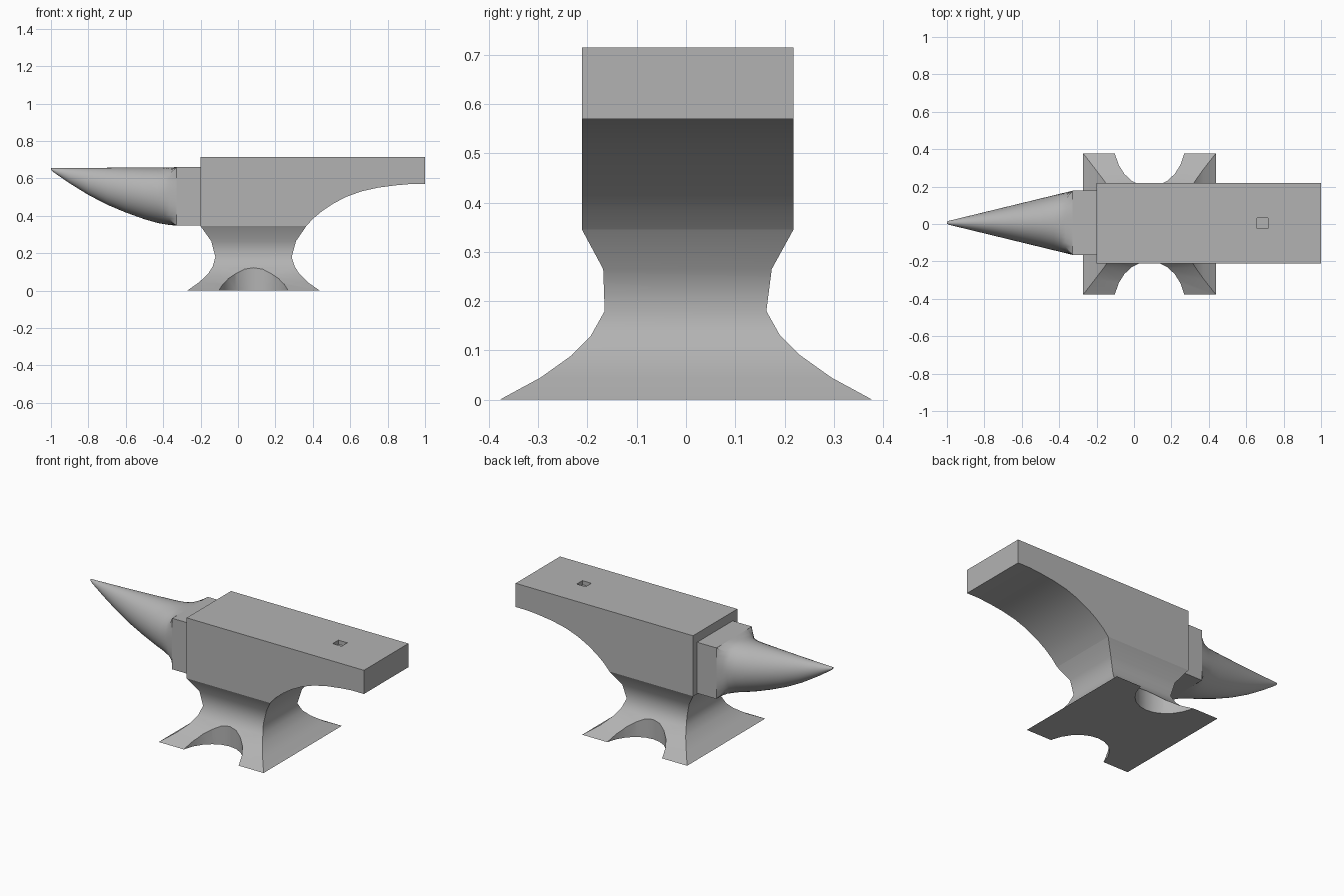
import bpy, bmesh
from math import cos, sin, tau

if "Cube" in bpy.data.objects:
    bpy.data.objects.remove(bpy.data.objects["Cube"])

iron = bpy.data.materials.new("iron")
iron.diffuse_color = (0.45, 0.45, 0.45, 1)
iron.use_nodes = True
iron.node_tree.nodes["Principled BSDF"].inputs["Base Color"].default_value = iron.diffuse_color


def make(name, bm, angle=0.7):
    bmesh.ops.recalc_face_normals(bm, faces=bm.faces)
    me = bpy.data.meshes.new(name)
    bm.to_mesh(me)
    bm.free()
    me.materials.append(iron)
    ob = bpy.data.objects.new(name, me)
    bpy.context.collection.objects.link(ob)
    smooth(ob, angle)
    return ob


def activate(ob):
    bpy.ops.object.select_all(action='DESELECT')
    ob.select_set(True)
    bpy.context.view_layer.objects.active = ob


def smooth(ob, angle=0.7):
    activate(ob)
    bpy.ops.object.shade_smooth_by_angle(angle=angle)


def loft(name, rings):
    """Skin a list of closed rings and cap both ends."""
    bm = bmesh.new()
    loops = [[bm.verts.new(p) for p in ring] for ring in rings]
    n = len(loops[0])
    for a, b in zip(loops, loops[1:]):
        for i in range(n):
            j = (i + 1) % n
            bm.faces.new((a[i], a[j], b[j], b[i]))
    bm.faces.new(loops[0])
    bm.faces.new(loops[-1])
    return make(name, bm)


def box(name, x0, x1, y0, y1, z0, z1):
    return loft(name, [[(x0, y0, z), (x1, y0, z), (x1, y1, z), (x0, y1, z)]
                       for z in (z0, z1)])


def cut(target, cutter):
    cutter.hide_render = True
    mod = target.modifiers.new("cut", 'BOOLEAN')
    mod.operation = 'DIFFERENCE'
    mod.solver = 'EXACT'
    mod.object = cutter
    activate(target)
    bpy.ops.object.modifier_apply(modifier=mod.name)
    bpy.data.objects.remove(cutter)
    smooth(target)


# Body with flat face and curved heel underside
profile = [(-0.2, 0.345), (0.365, 0.345), (0.40, 0.384), (0.45, 0.426), (0.51, 0.466),
           (0.58, 0.502), (0.66, 0.531), (0.75, 0.551), (0.84, 0.563), (0.92, 0.57),
           (1.0, 0.57), (1.0, 0.715), (-0.2, 0.715)]
body = loft("body", [[(x, y, z) for x, z in profile] for y in (-0.211, 0.218)])

# Shallow square tool hole in the face
cut(body, box("hole_cutter", 0.657, 0.717, -0.023, 0.032, 0.69, 0.8))

# Lower step between face and horn
box("step", -0.33, -0.19, -0.165, 0.178, 0.348, 0.66)

# Horn: square at the step, quickly rounding, tapering to a raised tip
# (x, bottom z, superellipse exponent)
stations = [(-0.33, 0.348, 60), (-0.365, 0.351, 3), (-0.39, 0.355, 2.4),
            (-0.43, 0.362, 2.05), (-0.5, 0.382, 2), (-0.6, 0.418, 2), (-0.7, 0.46, 2),
            (-0.8, 0.512, 2), (-0.9, 0.574, 2), (-0.97, 0.622, 2), (-0.993, 0.639, 2),
            (-1.0, 0.647, 2)]
rings = []
for x, low, n in stations:
    t = (x + 1) / 0.67
    hy = 0.008 + 0.163 * t if x > -1 else 0.005
    top = 0.655 + 0.005 * t
    hz, cz = (top - low) / 2, (top + low) / 2
    ring = []
    for i in range(40):
        c, s = cos(tau * i / 40), sin(tau * i / 40)
        r = (abs(c) ** n + abs(s) ** n) ** (-1 / n)
        ring.append((x, 0.0065 + hy * r * c, cz + hz * r * s))
    rings.append(ring)
loft("horn", rings)

# Waisted base: (z, x min, x max, y min, y max)
levels = [(0, -0.272, 0.438, -0.378, 0.378), (0.045, -0.208, 0.373, -0.295, 0.295),
          (0.09, -0.16, 0.328, -0.232, 0.232), (0.13, -0.135, 0.303, -0.193, 0.191),
          (0.18, -0.121, 0.287, -0.165, 0.163), (0.265, -0.143, 0.31, -0.168, 0.174),
          (0.345, -0.2, 0.365, -0.211, 0.218)]
base = loft("base", [[(a, c, z), (b, c, z), (b, d, z), (a, d, z)] for z, a, b, c, d in levels])

# Rounded notches between the feet, front and back
for side in (-1, 1):
    cut(base, loft("notch_cutter", [[(0.083 + 0.19 * cos(tau * i / 24),
                                      side * 0.43 + 0.23 * sin(tau * i / 24), z)
                                     for i in range(24)] for z in (-0.1, 0.22)]))
